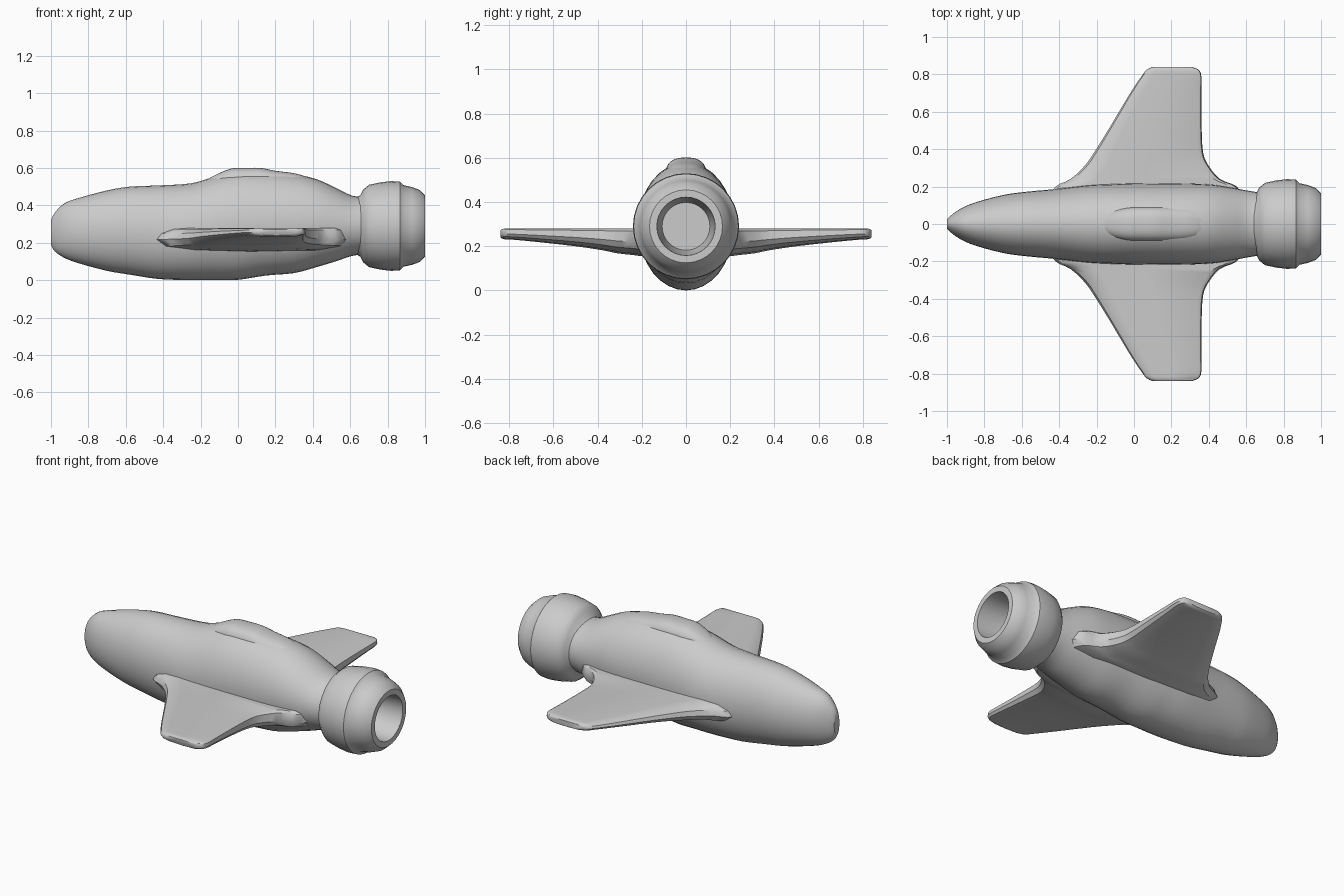
import bpy, math

if "Cube" in bpy.data.objects:
    bpy.data.objects.remove(bpy.data.objects["Cube"])


def catmull(rows, steps):
    """Smoothly interpolate rows of numbers between stations."""
    out = []
    for i in range(len(rows) - 1):
        p0, p1 = rows[max(i - 1, 0)], rows[i]
        p2, p3 = rows[i + 1], rows[min(i + 2, len(rows) - 1)]
        for s in range(steps):
            t = s / steps
            out.append([0.5 * (2 * b + (c - a) * t + (2 * a - 5 * b + 4 * c - d) * t * t
                               + (3 * b - a - 3 * c + d) * t ** 3)
                        for a, b, c, d in zip(p0, p1, p2, p3)])
    return out + [list(rows[-1])]


def loft(name, rings, angle=35):
    """Skin a list of equal-length rings and cap both ends."""
    n = len(rings[0])
    verts = [v for r in rings for v in r]
    faces = [(i * n + j, i * n + (j + 1) % n, (i + 1) * n + (j + 1) % n, (i + 1) * n + j)
             for i in range(len(rings) - 1) for j in range(n)]
    faces += [tuple(reversed(range(n))), tuple(range(len(verts) - n, len(verts)))]
    mesh = bpy.data.meshes.new(name)
    mesh.from_pydata(verts, [], faces)
    obj = bpy.data.objects.new(name, mesh)
    bpy.context.collection.objects.link(obj)
    bpy.ops.object.select_all(action='DESELECT')
    obj.select_set(True)
    bpy.context.view_layer.objects.active = obj
    bpy.ops.object.mode_set(mode='EDIT')
    bpy.ops.mesh.select_all(action='SELECT')
    bpy.ops.mesh.normals_make_consistent(inside=False)
    bpy.ops.object.mode_set(mode='OBJECT')
    bpy.ops.object.shade_smooth_by_angle(angle=math.radians(angle))
    return obj


def oval(x, top, bottom, half, n=32, power=1.0):
    """Oval cross-section standing across the x axis."""
    cz, rz = (top + bottom) / 2, (top - bottom) / 2
    ring = []
    for k in range(n):
        c, s = math.cos(2 * math.pi * k / n), math.sin(2 * math.pi * k / n)
        ring.append((x, half * math.copysign(abs(c) ** power, c),
                     cz + rz * math.copysign(abs(s) ** power, s)))
    return ring


# Fuselage: x, top, bottom, half width
body = [(-1.0, .32, .19, .025), (-.98, .36, .155, .045), (-.93, .41, .12, .08),
        (-.85, .44, .09, .115), (-.7, .48, .05, .155), (-.58, .50, .03, .172),
        (-.42, .507, .006, .187), (-.25, .518, .001, .207), (-.12, .555, .001, .213),
        (0, .578, .002, .216), (.15, .577, .025, .217), (.3, .567, .038, .216),
        (.42, .54, .07, .21), (.52, .495, .10, .195), (.61, .452, .13, .178),
        (.69, .445, .14, .165)]
loft("fuselage", [oval(*r) for r in catmull(body, 3)])

# Raised canopy on the back
canopy = [(-.18, .53, .45, .04), (-.12, .563, .45, .07), (-.04, .596, .45, .088),
          (.03, .60, .45, .092), (.12, .60, .45, .092), (.2, .585, .45, .09),
          (.32, .568, .45, .08), (.42, .53, .45, .05)]
loft("canopy", [oval(*r, power=.8) for r in catmull(canopy, 3)])

# Hollow engine nozzle: x, radius, outside then back into the bore
nozzle = [(.62, .145), (.655, .165), (.67, .195), (.70, .22), (.76, .233), (.82, .24),
          (.865, .237), (.885, .218), (.93, .208), (.97, .193), (1.0, .165),
          (1.0, .132), (.93, .128), (.85, .12), (.78, .108)]
loft("engine_nozzle", [oval(x, .29 + r, .29 - r, r) for x, r in nozzle])

# Wing: y, leading edge x, trailing edge x, underside z, top z
stations = [(.12, -.47, .60, .15, .28), (.20, -.42, .55, .155, .28),
            (.24, -.34, .46, .16, .28), (.31, -.265, .40, .168, .28),
            (.38, -.215, .37, .182, .28), (.5, -.14, .362, .20, .28),
            (.7, -.02, .36, .222, .28), (.79, .04, .36, .23, .28),
            (.825, .068, .345, .232, .279), (.84, .10, .31, .24, .272)]
section = [(0, .5), (.02, .75), (.08, .94), (.17, 1), (.5, 1), (.96, 1), (.99, .9),
           (1, .5), (.97, .25), (.85, .06), (.5, 0), (.2, .06), (.05, .22)]
wing = loft("wings", [[(a + (b - a) * u, y, lo + (hi - lo) * w) for u, w in section]
                      for y, a, b, lo, hi in catmull(stations, 3)])
mirror = wing.modifiers.new("mirror", 'MIRROR')
mirror.use_axis = (False, True, False)
mirror.use_clip = False
